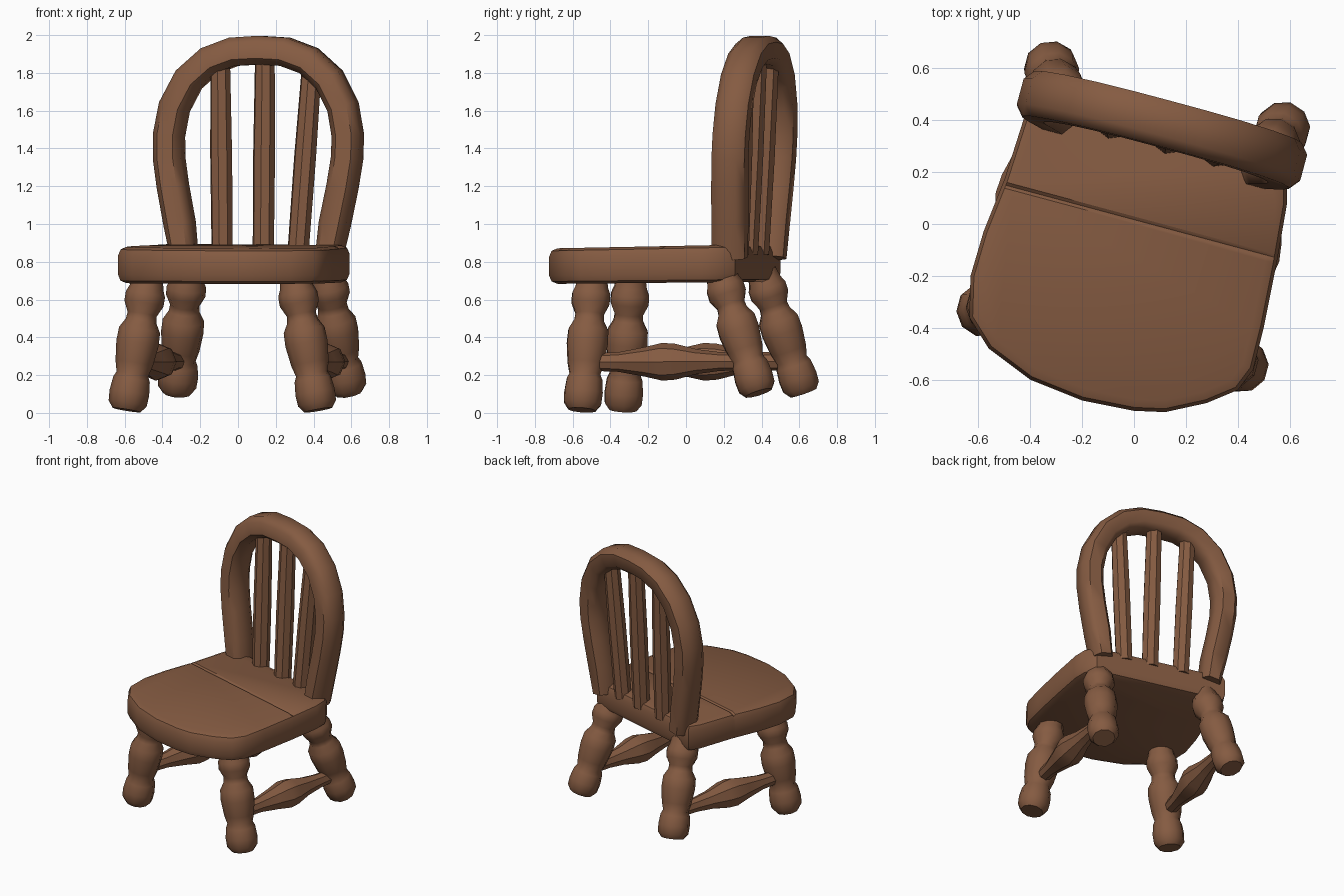
import bpy, bmesh, math
from mathutils import Vector

if "Cube" in bpy.data.objects:
    bpy.data.objects.remove(bpy.data.objects["Cube"])

wood = bpy.data.materials.new("brown wood")
wood.diffuse_color = (0.235, 0.105, 0.054, 1)
wood.use_nodes = True
wood.node_tree.nodes["Principled BSDF"].inputs["Base Color"].default_value = wood.diffuse_color

YAW = math.radians(-15)
RIGHT = Vector((math.cos(YAW), math.sin(YAW), 0))   # along the chair back
REAR = Vector((-math.sin(YAW), math.cos(YAW), 0))   # towards the chair's rear


def finish(bm, name, angle=40):
    bmesh.ops.recalc_face_normals(bm, faces=bm.faces[:])
    me = bpy.data.meshes.new(name)
    bm.to_mesh(me)
    bm.free()
    me.materials.append(wood)
    ob = bpy.data.objects.new(name, me)
    bpy.context.collection.objects.link(ob)
    bpy.ops.object.select_all(action='DESELECT')
    ob.select_set(True)
    bpy.context.view_layer.objects.active = ob
    bpy.ops.object.shade_smooth_by_angle(angle=math.radians(angle))
    return ob


def loft(name, rings, angle=40):
    """Skin a list of equal-length point rings and cap both ends."""
    bm = bmesh.new()
    vs = [[bm.verts.new(p) for p in ring] for ring in rings]
    n = len(vs[0])
    for a, b in zip(vs, vs[1:]):
        for i in range(n):
            bm.faces.new((a[i], a[(i + 1) % n], b[(i + 1) % n], b[i]))
    bm.faces.new(vs[0])
    bm.faces.new(vs[-1])
    return finish(bm, name, angle)


def turned(name, a, b, profile, sides=10):
    """Turned rod from a to b; profile holds (fraction, radius) pairs."""
    a, b = Vector(a), Vector(b)
    axis = (b - a).normalized()
    side = axis.cross(RIGHT if abs(axis.z) > 0.5 else Vector((0, 0, 1))).normalized()
    up = axis.cross(side)
    rings = []
    for t, r in profile:
        c = a.lerp(b, t)
        rings.append([c + (side * math.cos(k) + up * math.sin(k)) * r
                      for k in (math.tau * i / sides for i in range(sides))])
    return loft(name, rings)


# Seat: rounded shield outline, softened edges, seam across the top
outline = [(-0.37, 0.5), (-0.42, 0.42), (-0.5, 0.17), (-0.58, -0.03), (-0.63, -0.2),
           (-0.635, -0.36), (-0.56, -0.48), (-0.4, -0.6), (-0.2, -0.68), (0, -0.72),
           (0.12, -0.725), (0.28, -0.69), (0.4, -0.64), (0.46, -0.56), (0.5, -0.4),
           (0.55, -0.15), (0.59, 0.08), (0.59, 0.18), (0.54, 0.26)]
bm = bmesh.new()
top = [bm.verts.new((x, y, 0.885 + 0.02 * y)) for x, y in outline]
low = [bm.verts.new((x, y, 0.69 + 0.01 * y)) for x, y in outline]
bm.faces.new(top)
bm.faces.new(low)
n = len(top)
for i in range(n):
    bm.faces.new((top[i], top[(i + 1) % n], low[(i + 1) % n], low[i]))
bmesh.ops.recalc_face_normals(bm, faces=bm.faces[:])
rims = [e for e in bm.edges if abs(e.verts[0].co.z - e.verts[1].co.z) < 0.1]
bmesh.ops.bevel(bm, geom=rims, offset=0.045, segments=2, profile=0.5, affect='EDGES')
seam = Vector((0.025, 0.01, 0))
for off in (-0.012, 0, 0.012):
    bmesh.ops.bisect_plane(bm, geom=bm.verts[:] + bm.edges[:] + bm.faces[:],
                           plane_co=seam + REAR * off, plane_no=REAR)
for v in bm.verts:
    if v.co.z > 0.87 and abs((v.co - seam).dot(REAR)) < 0.004:
        v.co.z -= 0.012
finish(bm, "seat", 35)

# Arched back frame: chamfered rectangle swept along a horseshoe path
half = [(0.395, 0.82), (0.425, 1.0), (0.465, 1.2), (0.488, 1.35), (0.49, 1.47),
        (0.462, 1.62), (0.385, 1.765), (0.27, 1.865), (0.14, 1.912)]
path = [(-s, z) for s, z in half] + [(0, 1.92)] + [(s, z) for s, z in reversed(half)]
section = [(-0.08, -0.05), (-0.045, -0.09), (0.045, -0.09), (0.08, -0.05),
           (0.08, 0.05), (0.045, 0.09), (-0.045, 0.09), (-0.08, 0.05)]


def back_point(s, z):
    return Vector((0.1, 0.335, z)) + RIGHT * s + REAR * (0.05 * (z - 0.85))


rings = []
for i, (s, z) in enumerate(path):
    p, q = path[max(i - 1, 0)], path[min(i + 1, len(path) - 1)]
    d = Vector((q[0] - p[0], q[1] - p[1])).normalized()
    width = 0.8 if z < 0.9 else 0.95
    rings.append([back_point(s - d.y * a * width, z + d.x * a * width) + REAR * b
                  for a, b in section])
loft("back_frame", rings, 50)

# Back spindles
for i, (s0, s1) in enumerate([(-0.19, -0.215), (0.035, 0.03), (0.225, 0.29)]):
    turned(f"back_spindle_{i + 1}", back_point(s0, 0.84), back_point(s1, 1.87),
           [(0, 0.058), (0.5, 0.06), (1, 0.054)], 8)

# Turned legs: top joint, ring, neck, long taper, foot
leg_profile = [(0, 0.08), (0.08, 0.09), (0.13, 0.105), (0.2, 0.105), (0.28, 0.078),
               (0.33, 0.082), (0.40, 0.11), (0.5, 0.113), (0.65, 0.1), (0.73, 0.085),
               (0.77, 0.098), (0.87, 0.106), (0.95, 0.102), (1, 0.075)]
legs = {"front_left_leg": ((-0.475, -0.29, 0.72), (-0.59, -0.335, 0.015)),
        "front_right_leg": ((0.30, -0.495, 0.72), (0.425, -0.55, 0.015)),
        "back_left_leg": ((-0.265, 0.4, 0.75), (-0.325, 0.62, 0.105)),
        "back_right_leg": ((0.465, 0.18, 0.75), (0.585, 0.385, 0.105))}
for name, (a, b) in legs.items():
    turned(name, a, b, leg_profile)

# Side stretchers with a swollen middle
stretcher_profile = [(0, 0.045), (0.2, 0.052), (0.36, 0.078), (0.47, 0.1),
                     (0.55, 0.095), (0.68, 0.066), (0.82, 0.05), (1, 0.045)]
for side in ("left", "right"):
    f, r = legs[f"front_{side}_leg"], legs[f"back_{side}_leg"]
    turned(f"{side}_stretcher", Vector(f[0]).lerp(Vector(f[1]), 0.64),
           Vector(r[0]).lerp(Vector(r[1]), 0.74), stretcher_profile, 8)
